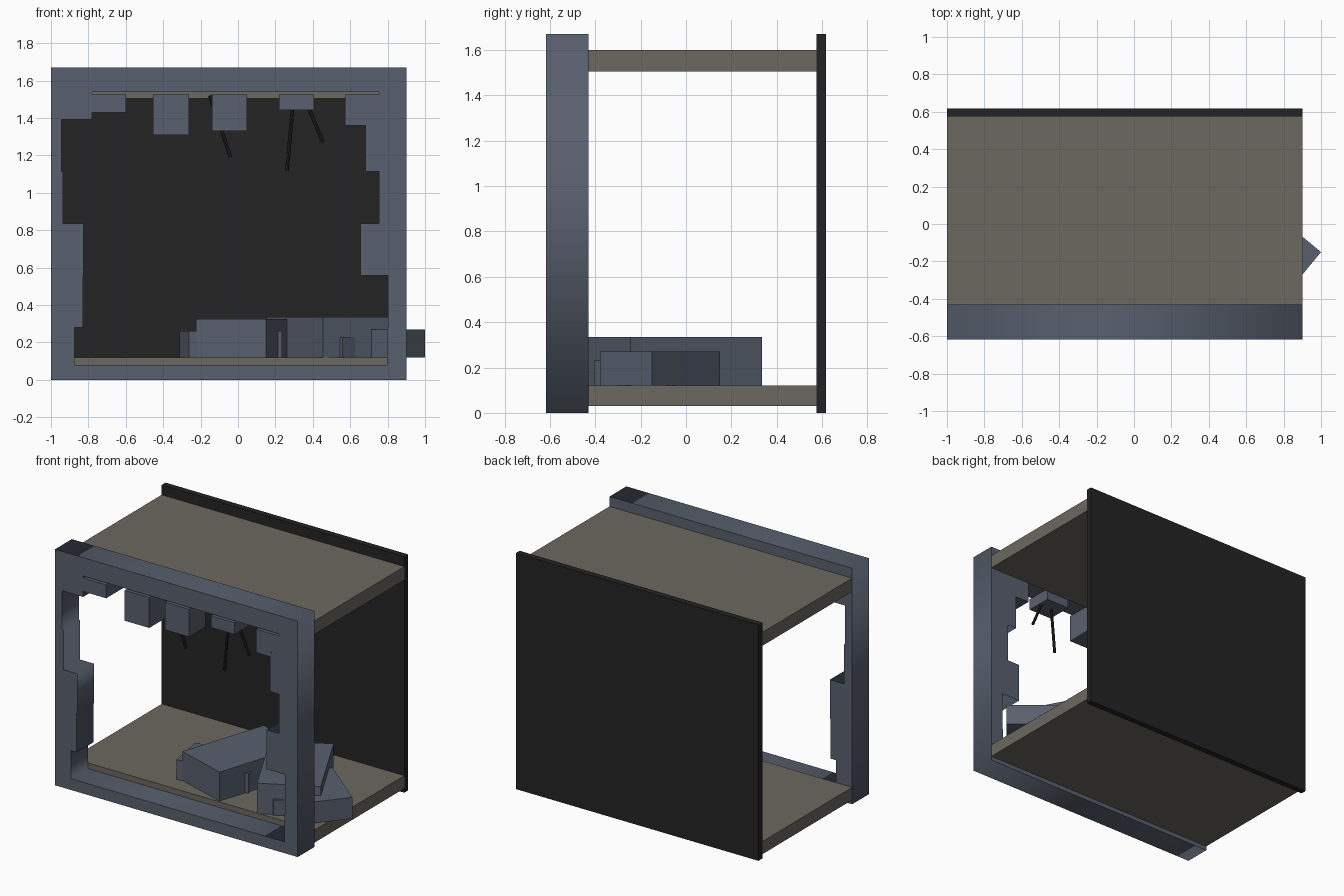
import bpy, bmesh
from mathutils import Vector

if "Cube" in bpy.data.objects:
    bpy.data.objects.remove(bpy.data.objects["Cube"])


def material(name, rgb):
    m = bpy.data.materials.new(name)
    m.diffuse_color = (*rgb, 1)
    m.use_nodes = True
    m.node_tree.nodes["Principled BSDF"].inputs["Base Color"].default_value = m.diffuse_color
    return m


STONE = material("blue grey stone", (0.098, 0.117, 0.156))
SLAB = material("warm grey slab", (0.15, 0.138, 0.117))
BLACK = material("black", (0.017, 0.017, 0.017))


def prism(name, corners, z0, z1, mat):
    """Upright block over a flat outline of (x, y) corners."""
    bm = bmesh.new()
    face = bm.faces.new([bm.verts.new((x, y, z0)) for x, y in corners])
    top = bmesh.ops.extrude_face_region(bm, geom=[face])["geom"]
    bmesh.ops.translate(bm, vec=(0, 0, z1 - z0),
                        verts=[g for g in top if isinstance(g, bmesh.types.BMVert)])
    bmesh.ops.recalc_face_normals(bm, faces=bm.faces)
    me = bpy.data.meshes.new(name)
    bm.to_mesh(me)
    bm.free()
    me.materials.append(mat)
    ob = bpy.data.objects.new(name, me)
    bpy.context.collection.objects.link(ob)
    return ob


def box(name, x0, x1, y0, y1, z0, z1, mat):
    return prism(name, [(x0, y0), (x1, y0), (x1, y1), (x0, y1)], z0, z1, mat)


def rubble(name, front, along, width, z1):
    """Turned block: front corner, vector of one side, length of the side square to it."""
    p, a = Vector(front), Vector(along)
    b = Vector((-a.y, a.x)).normalized() * width
    return prism(name, [p, p + a, p + a + b, p + b], FLOOR, z1, STONE)


def wire(name, start, end, radius=0.01):
    a, b = Vector(start), Vector(end)
    bpy.ops.mesh.primitive_cylinder_add(vertices=8, radius=radius, depth=(b - a).length,
                                        location=(a + b) / 2)
    ob = bpy.context.object
    ob.name = name
    ob.rotation_euler = (b - a).to_track_quat('Z', 'Y').to_euler()
    ob.data.materials.append(BLACK)


X0, X1, H = -1.0, 0.9, 1.67
FRONT, INNER, REAR, BACK = -0.618, -0.43, 0.575, 0.618
FLOOR = 0.12

# Back wall, floor and ceiling
box("back_wall", X0, X1, REAR, BACK, 0, H, BLACK)
box("floor_slab", X0, X1, INNER, REAR, 0.03, FLOOR, SLAB)
box("ceiling_slab", X0, X1, INNER, REAR, 1.505, 1.6, SLAB)

# Front frame: rectangle with a broken, stepped opening (six courses per side)
left = [-0.875, -0.83, -0.825, -0.935, -0.945, -0.78]
right = [0.797, 0.802, 0.655, 0.755, 0.682, 0.755]
levels = [0.08] + [H / 6 * i for i in range(1, 6)] + [1.54]
opening = []
for i, x in enumerate(right):
    opening += [(x, levels[i]), (x, levels[i + 1])]
for i in reversed(range(6)):
    opening += [(left[i], levels[i + 1]), (left[i], levels[i])]

cu = bpy.data.curves.new("front_frame", 'CURVE')
cu.dimensions = '2D'
cu.fill_mode = 'BOTH'
cu.extrude = (INNER - FRONT) / 2
for pts in ([(X0, 0), (X1, 0), (X1, H), (X0, H)], opening):
    sp = cu.splines.new('POLY')
    sp.points.add(len(pts) - 1)
    for p, (x, z) in zip(sp.points, pts):
        p.co = (x, z, 0, 1)
    sp.use_cyclic_u = True
cu.materials.append(STONE)
frame = bpy.data.objects.new("front_frame", cu)
bpy.context.collection.objects.link(frame)
frame.location.y = (FRONT + INNER) / 2
frame.rotation_euler.x = 1.5707963
bpy.context.view_layer.objects.active = frame
frame.select_set(True)
bpy.ops.object.convert(target='MESH')
frame.select_set(False)

# Broken blocks hanging under the lintel
for i, (x0, x1, z0) in enumerate([(-0.785, -0.6, 1.43), (-0.455, -0.263, 1.31),
                                  (-0.14, 0.048, 1.33), (0.22, 0.405, 1.443),
                                  (0.572, 0.76, 1.36)]):
    box(f"hanging_block_{i + 1}", x0, x1, FRONT + 0.001, INNER - 0.001, z0, 1.525, STONE)

# Loose wires
yw = (FRONT + INNER) / 2
wire("wire_1", (-0.15, yw, 1.52), (-0.04, yw, 1.19))
wire("wire_2", (0.298, yw, 1.52), (0.262, yw, 1.12))
wire("wire_3", (0.35, yw, 1.52), (0.455, yw, 1.27))

# Fallen rubble on the floor
rubble("rubble_left_low", (-0.263, -0.31), (0.498, 0.09), 0.284, 0.26)
rubble("rubble_left_large", (-0.225, -0.3), (0.375, -0.12), 0.655, 0.325)
rubble("rubble_right_large", (0.455, -0.437), (0.365, 0.192), 0.655, 0.335)
rubble("rubble_right_low", (0.81, -0.38), (0.19, 0.23), 0.47, 0.27)
rubble("rubble_small", (0.56, -0.405), (0.15, 0.13), 0.35, 0.23)
